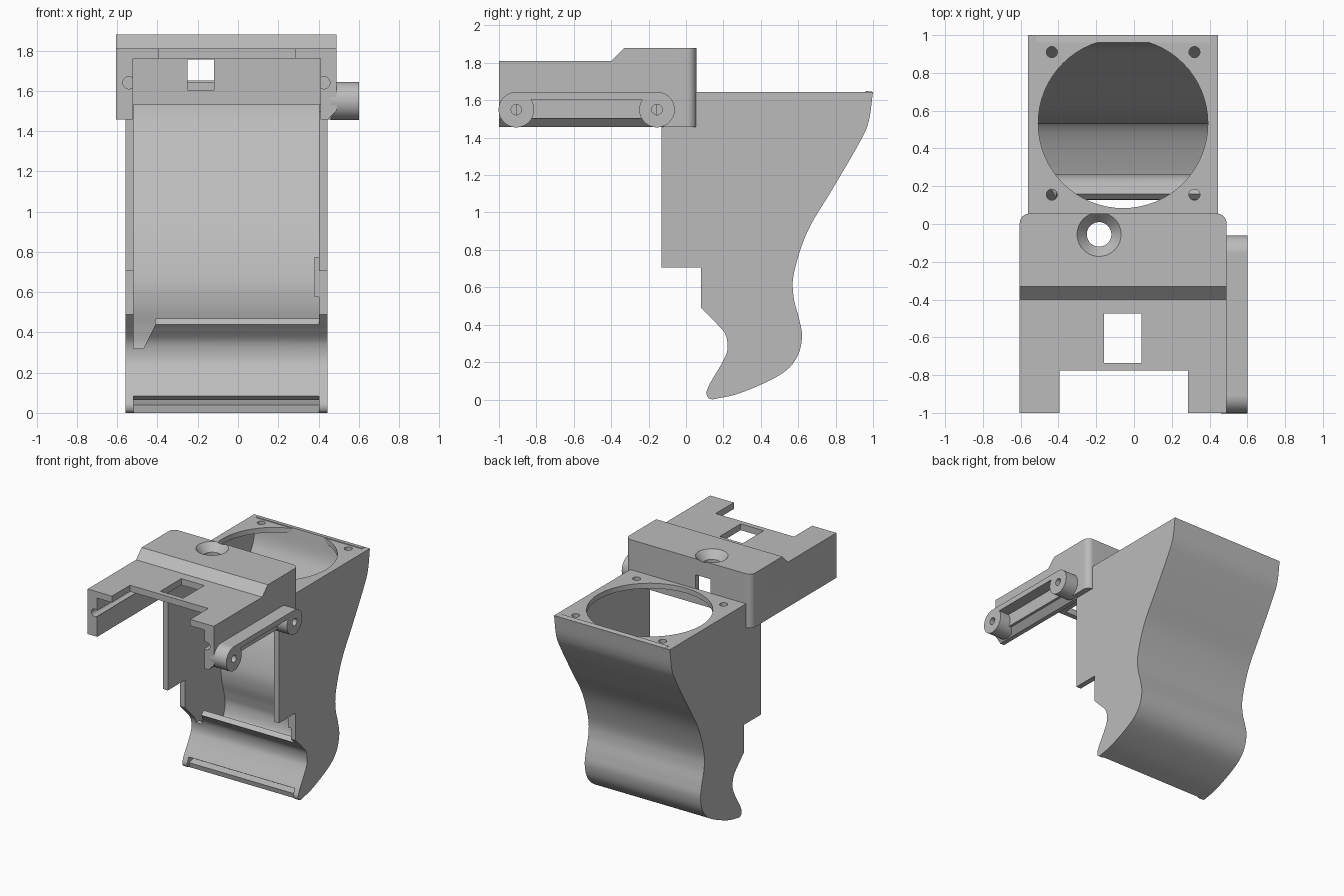
import bpy, bmesh, math
from mathutils import Vector, Matrix

cube = bpy.data.objects.get("Cube")
if cube:
    bpy.data.objects.remove(cube, do_unlink=True)

grey = bpy.data.materials.new("plain_grey")
grey.use_nodes = True
grey.diffuse_color = (0.5, 0.5, 0.5, 1)
grey.node_tree.nodes["Principled BSDF"].inputs["Base Color"].default_value = (0.5, 0.5, 0.5, 1)


def finish(name, bm):
    bmesh.ops.recalc_face_normals(bm, faces=bm.faces)
    mesh = bpy.data.meshes.new(name)
    bm.to_mesh(mesh)
    bm.free()
    mesh.materials.append(grey)
    ob = bpy.data.objects.new(name, mesh)
    bpy.context.collection.objects.link(ob)
    return ob


def prism(name, outline, lo, hi, axis="x"):
    """Extrude a (y, z) outline along x, or an (x, z) outline along y."""
    bm = bmesh.new()
    place = (lambda a, b: (lo, a, b)) if axis == "x" else (lambda a, b: (a, lo, b))
    face = bm.faces.new([bm.verts.new(place(a, b)) for a, b in outline])
    out = bmesh.ops.extrude_face_region(bm, geom=[face])
    step = Vector((hi - lo, 0, 0)) if axis == "x" else Vector((0, hi - lo, 0))
    bmesh.ops.translate(bm, vec=step, verts=[v for v in out["geom"] if isinstance(v, bmesh.types.BMVert)])
    return finish(name, bm)


def box(name, x0, x1, y0, y1, z0, z1):
    return prism(name, [(y0, z0), (y1, z0), (y1, z1), (y0, z1)], x0, x1)


def cylinder(name, centre, r1, r2, depth, axis="z"):
    bm = bmesh.new()
    bmesh.ops.create_cone(bm, cap_ends=True, segments=64, radius1=r1, radius2=r2, depth=depth)
    turn = {"z": Matrix(), "x": Matrix.Rotation(math.pi / 2, 4, "Y"),
            "y": Matrix.Rotation(math.pi / 2, 4, "X")}[axis]
    bmesh.ops.transform(bm, matrix=Matrix.Translation(centre) @ turn, verts=bm.verts)
    return finish(name, bm)


def cut(ob, *cutters):
    bpy.context.view_layer.objects.active = ob
    for c in cutters:
        c.hide_render = True
        mod = ob.modifiers.new("cut", "BOOLEAN")
        mod.operation, mod.solver, mod.object = "DIFFERENCE", "EXACT", c
        bpy.ops.object.modifier_apply(modifier=mod.name)
        bpy.data.objects.remove(c, do_unlink=True)


def spline(points, steps=6):
    """Smooth curve through the points."""
    p = [Vector(q) for q in points]
    p = [2 * p[0] - p[1]] + p + [2 * p[-1] - p[-2]]
    out = []
    for a, b, c, d in zip(p, p[1:], p[2:], p[3:]):
        for i in range(steps):
            t = i / steps
            out.append(b + 0.5 * t * (c - a + t * (2 * a - 5 * b + 4 * c - d + t * (3 * b - a - 3 * c + d))))
    return out + [p[-2]]


def band(path, thickness):
    """Closed outline between a path and its offset to the left."""
    inner = []
    for i, q in enumerate(path):
        d = (path[min(i + 1, len(path) - 1)] - path[max(i - 1, 0)]).normalized()
        inner.append(q + thickness * Vector((-d.y, d.x)))
    return path + inner[::-1]


# Duct: curved back, concave front lip, two side plates
XL, XR, WALL, TOP = -0.56, 0.445, 0.042, 1.645
IL, IR = XL + WALL, XR - WALL
back = spline([(0.14, 0), (0.29, 0.035), (0.5, 0.13), (0.59, 0.22), (0.62, 0.33), (0.605, 0.43),
               (0.575, 0.55), (0.578, 0.68), (0.65, 0.9), (0.78, 1.12), (0.92, 1.36), (0.975, 1.48), (1, TOP)])
lip = spline([(0.13, 0.44), (0.16, 0.41), (0.21, 0.35), (0.222, 0.27), (0.195, 0.2), (0.127, 0.085)])
tip = spline([(0.127, 0.085), (0.11, 0.04), (0.118, 0.01), (0.14, 0)])
side = [(0.05, TOP), (0.05, 1.5), (-0.13, 1.5), (-0.13, 0.705), (0.08, 0.705), (0.08, 0.49)]
side += lip + tip[1:-1] + back
prism("duct_side_right", side, XL, IL)
prism("duct_side_left", side, IR, XR)
prism("duct_back", band(back, 0.04), IL, IR)

front_lip = prism("duct_front_lip", band(lip, 0.04), IL, IR)
cut(front_lip, prism("notch", [(-0.6, 0.32), (-0.47, 0.32), (-0.41, 0.44), (-0.41, 0.6), (-0.6, 0.6)], 0, 0.5, "y"))
box("inner_tab", 0.38, IR, 0.08, 0.13, 0.575, 0.775)

# Fan mounting plate with a round opening and four screw holes
plate = box("fan_plate", IL, IR, 0.05, 0.985, 1.605, TOP)
cut(plate, cylinder("opening", (-0.058, 0.533, 1.62), 0.449, 0.449, 0.3),
    *[cylinder("screw", (x, y, 1.62), 0.029, 0.029, 0.3) for x in (-0.435, 0.32) for y in (0.155, 0.91)])

# Bracket: open-bottomed cover with a stepped roof
bracket = prism("bracket", [(-1, 1.457), (0.055, 1.457), (0.055, 1.88), (-0.33, 1.88),
                            (-0.4, 1.81), (-1, 1.81)], -0.605, 0.49)
bm = bmesh.new()
bm.from_mesh(bracket.data)
corners = [e for e in bm.edges if all(v.co.y > 0.05 for v in e.verts)
           and abs(e.verts[0].co.z - e.verts[1].co.z) > 0.1]
bmesh.ops.bevel(bm, geom=corners, offset=0.05, segments=8, profile=0.5, affect="EDGES")
bm.to_mesh(bracket.data)
bm.free()
cut(bracket,
    box("cavity", -0.522, 0.41, -1.1, 0.01, 1.3, 1.76),
    box("rear_gap", -0.522, 0.41, -0.1, 0.2, 1.3, 1.53),
    box("front_notch", -0.395, 0.285, -1.1, -0.775, 1.7, 1.9),
    box("roof_window", -0.16, 0.04, -0.735, -0.475, 1.7, 1.9),
    box("rear_window", -0.25, -0.12, -0.05, 0.2, 1.605, 1.755),
    cylinder("bore", (-0.185, -0.055, 1.82), 0.065, 0.065, 0.3),
    cylinder("countersink", (-0.185, -0.055, 1.855), 0.065, 0.125, 0.07),
    cylinder("groove_right", (-0.542, -0.6, 1.64), 0.03, 0.03, 1, "y"),
    cylinder("groove_left", (0.427, -0.6, 1.64), 0.03, 0.03, 1, "y"),
    prism("chamfer", [(0.445, 1.457), (0.445, 1.4), (0.55, 1.4), (0.55, 1.502), (0.49, 1.502)], -1.1, -0.12, "y"))

# Hinge arm: two drilled bosses joined by a rim over a shallow channel
Z, R = 1.55, 0.095
for name, y in (("front_boss", -0.907), ("rear_boss", -0.155)):
    boss = cylinder(name, (0.53, y, Z), R, R, 0.14, "x")
    cut(boss, cylinder("pin_hole", (0.58, y, Z), 0.028, 0.028, 0.16, "x"))
box("arm_rim", 0.47, 0.6, -0.907, -0.155, 1.603, Z + R)
box("arm_web", 0.47, 0.51, -0.907, -0.155, 1.502, 1.61)

# Smooth curved faces, keep edges sharp
bpy.ops.object.select_all(action="DESELECT")
for ob in bpy.context.scene.objects:
    if ob.type == "MESH" and grey.name in ob.data.materials:
        ob.select_set(True)
        bpy.context.view_layer.objects.active = ob
bpy.ops.object.shade_smooth_by_angle(angle=math.radians(30))
